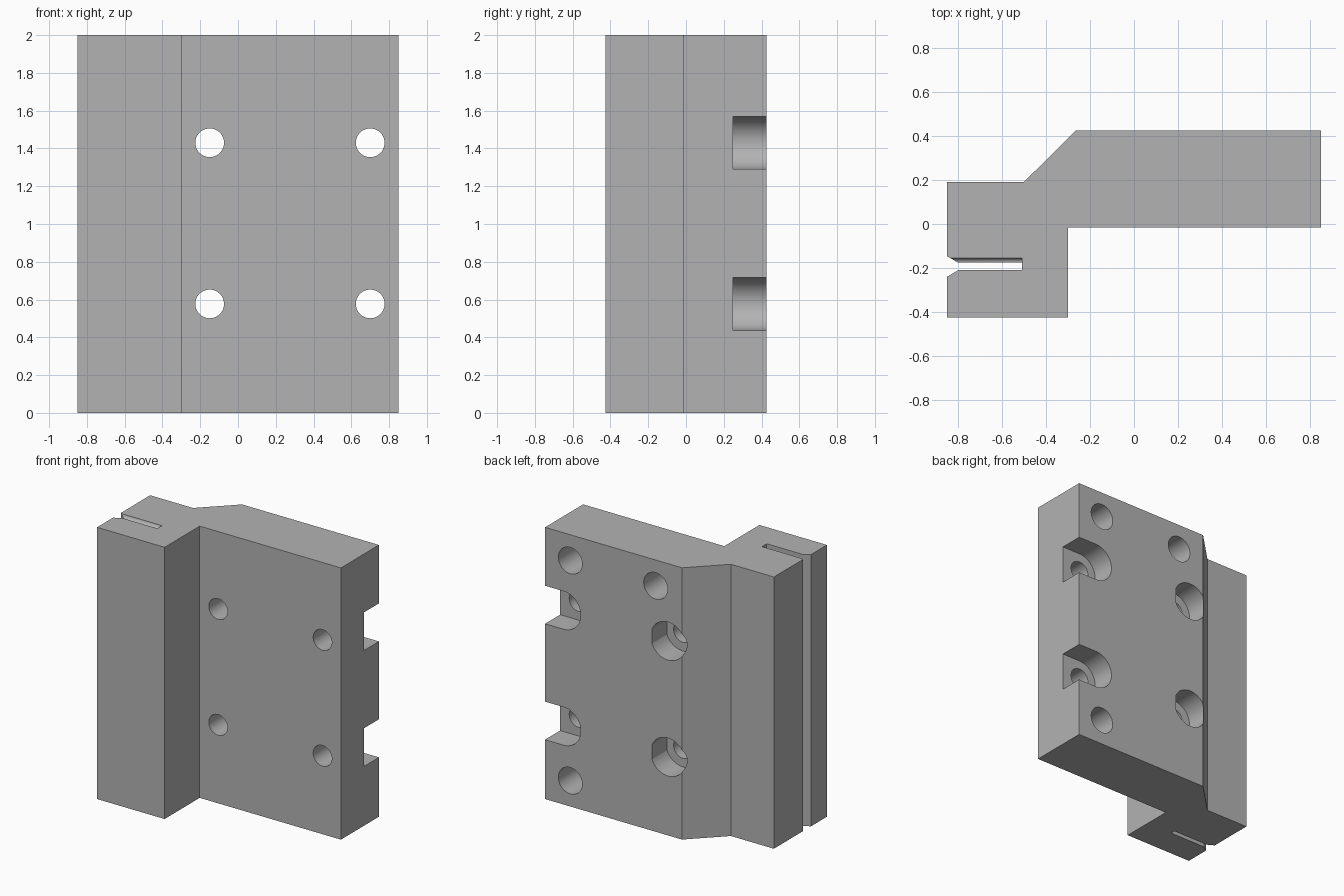
import bpy, bmesh, math
from mathutils import Vector

cube = bpy.data.objects.get("Cube")
if cube:
    bpy.data.objects.remove(cube, do_unlink=True)

grey = bpy.data.materials.new("machined_grey")
grey.use_nodes = True
colour = (0.45, 0.45, 0.45, 1)
grey.diffuse_color = colour
grey.node_tree.nodes["Principled BSDF"].inputs["Base Color"].default_value = colour


def prism(name, outline, offset):
    """Extrude a closed outline of 3D points along an offset."""
    bm = bmesh.new()
    face = bm.faces.new([bm.verts.new(p) for p in outline])
    top = bmesh.ops.extrude_face_region(bm, geom=[face])
    moved = [v for v in top["geom"] if isinstance(v, bmesh.types.BMVert)]
    bmesh.ops.translate(bm, verts=moved, vec=Vector(offset))
    bmesh.ops.recalc_face_normals(bm, faces=bm.faces[:])
    mesh = bpy.data.meshes.new(name)
    bm.to_mesh(mesh)
    bm.free()
    mesh.materials.append(grey)
    obj = bpy.data.objects.new(name, mesh)
    bpy.context.collection.objects.link(obj)
    return obj


def arc(x, z, r, start=0, end=360, steps=48):
    """Points of an arc in the xz plane, angles in degrees."""
    count = steps if end - start == 360 else steps + 1
    angles = [math.radians(start + (end - start) * i / steps) for i in range(count)]
    return [(x + r * math.cos(a), z + r * math.sin(a)) for a in angles]


BACK, STEP = 0.425, -0.017

# Stepped block with a chamfered shoulder and a flared slot in its thick edge
profile = [(-0.85, -0.425), (-0.3, -0.425), (-0.3, STEP), (0.85, STEP),
           (0.85, BACK), (-0.265, BACK), (-0.5, 0.192), (-0.85, 0.192),
           (-0.85, -0.147), (-0.8, -0.176), (-0.51, -0.176),
           (-0.51, -0.21), (-0.8, -0.21), (-0.85, -0.24)]
block = prism("mounting_block", [(x, y, 0) for x, y in profile], (0, 0, 2))


def cut(name, points, y0, y1):
    """Cut an xz outline out of the block between two depths."""
    cutter = prism(name, [(x, y0, z) for x, z in points], (0, y1 - y0, 0))
    subtract(cutter)


def subtract(cutter):
    cutter.hide_render = True
    mod = block.modifiers.new(cutter.name, "BOOLEAN")
    mod.operation = "DIFFERENCE"
    mod.solver = "EXACT"
    mod.object = cutter
    bpy.context.view_layer.objects.active = block
    bpy.ops.object.modifier_apply(modifier=mod.name)
    bpy.data.objects.remove(cutter, do_unlink=True)


# Bolt holes with recesses: open to the edge on one side, flat-sided on the other
R = 0.14
for z in (0.577, 1.43):
    open_recess = arc(0.7, z, R, 90, 270) + [(0.95, z - R), (0.95, z + R)]
    cut("edge_recess", open_recess, 0.25, 0.6)
    cut("inner_recess", arc(-0.15, z, R, 22, 338), 0.25, 0.6)
    for x in (-0.15, 0.7):
        cut("bolt_hole", arc(x, z, 0.076), -0.2, 0.35)

# Three blind dowel holes in the back
for x, z in ((0.645, 1.81), (-0.05, 1.81), (0.645, 0.19)):
    cut("dowel_hole", arc(x, z, 0.097), 0.1, 0.6)

# Small rounded relief along the top of the slot
relief = [(-0.9, y, z) for y, z in arc(-0.176, 2, 0.021, steps=24)]
subtract(prism("slot_relief", relief, (0.39, 0, 0)))

bpy.ops.object.select_all(action="DESELECT")
block.select_set(True)
bpy.context.view_layer.objects.active = block
bpy.ops.object.shade_smooth_by_angle(angle=math.radians(25))
